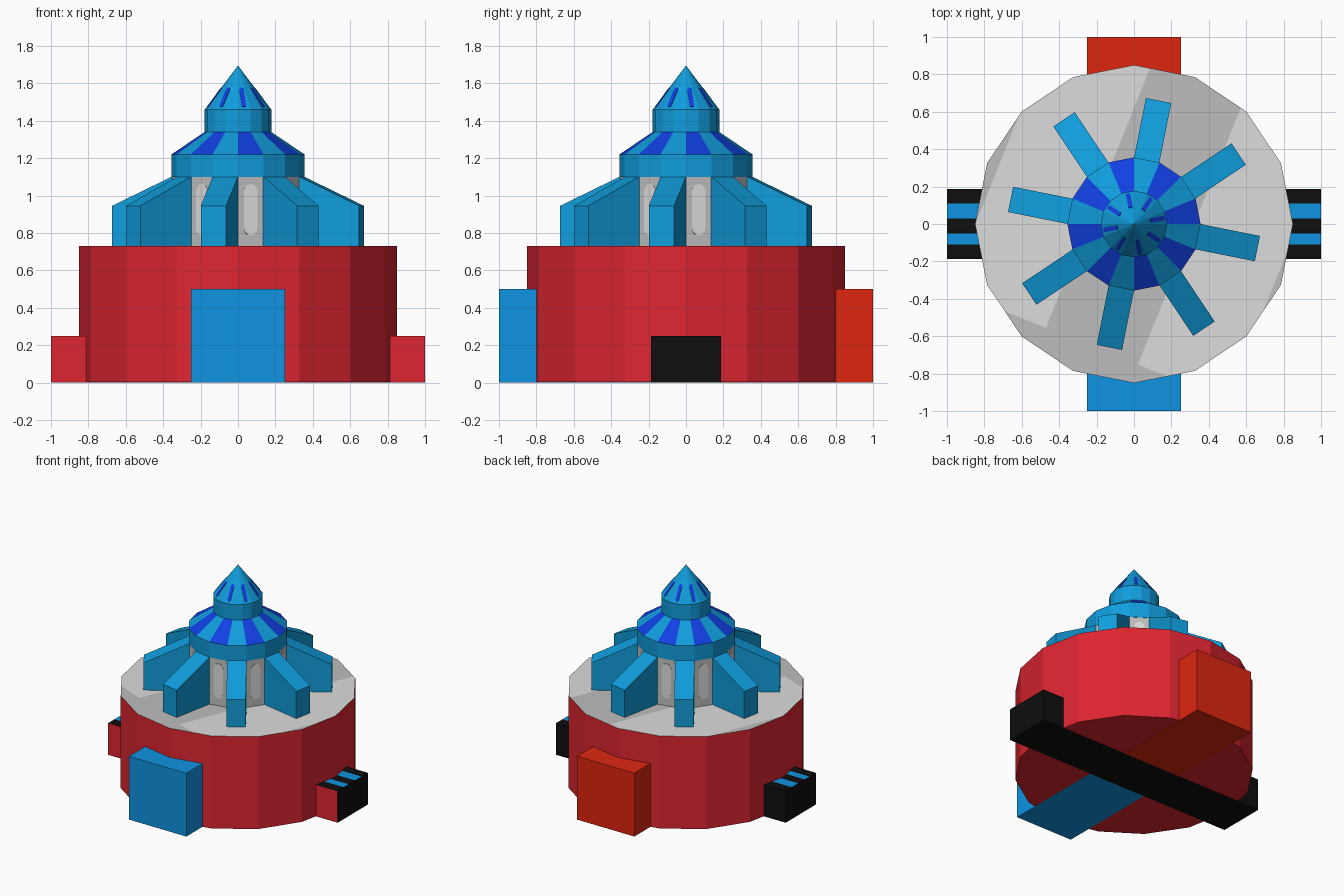
import bpy, bmesh, math
from mathutils import Vector, Matrix

if "Cube" in bpy.data.objects:
    bpy.data.objects.remove(bpy.data.objects["Cube"])

SIDES = 16
STEP = math.tau / SIDES
FLAT = math.cos(STEP / 2)          # corner radius -> face radius
PHASE = math.radians(11.25)        # ribs sit on faces at PHASE-based angles


def material(name, r, g, b):
    def lin(c):
        c /= 255
        return c / 12.92 if c <= 0.04045 else ((c + 0.055) / 1.055) ** 2.4
    m = bpy.data.materials.new(name)
    m.diffuse_color = (lin(r), lin(g), lin(b), 1)
    m.use_nodes = True
    m.node_tree.nodes["Principled BSDF"].inputs["Base Color"].default_value = m.diffuse_color
    return m


RED = material("red", 222, 37, 49)
ORANGE = material("orange red", 222, 38, 16)
BLUE = material("sky blue", 16, 157, 220)
DOOR = material("door blue", 15, 148, 226)
NAVY = material("deep blue", 16, 64, 226)
LIGHT = material("light grey", 220, 220, 220)
GREY = material("mid grey", 190, 190, 190)
BLACK = material("black", 14, 14, 14)


def finish(name, bm, mats, rule=None):
    bmesh.ops.recalc_face_normals(bm, faces=bm.faces)
    bm.normal_update()
    if rule:
        for f in bm.faces:
            f.material_index = rule(f.calc_center_median(), f.normal)
    me = bpy.data.meshes.new(name)
    bm.to_mesh(me)
    bm.free()
    for m in mats:
        me.materials.append(m)
    ob = bpy.data.objects.new(name, me)
    bpy.context.collection.objects.link(ob)
    return ob


def turned(profile):
    """Closed 16-sided solid from (radius, z) pairs; radius 0 makes a tip."""
    bm = bmesh.new()
    rings = []
    for r, z in profile:
        n = SIDES if r > 0 else 1
        rings.append([bm.verts.new((r * math.cos(i * STEP), r * math.sin(i * STEP), z))
                      for i in range(n)])
    for a, b in zip(rings, rings[1:]):
        for i in range(SIDES):
            j = (i + 1) % SIDES
            bm.faces.new([a[i], a[j], b[j], b[i]] if len(b) > 1 else [a[i], a[j], b[0]])
    for ring in (rings[0], rings[-1]):
        if len(ring) > 1:
            bm.faces.new(ring)
    return bm


def box(lo, hi):
    bm = bmesh.new()
    bmesh.ops.create_cube(bm, size=1)
    lo, hi = Vector(lo), Vector(hi)
    for v in bm.verts:
        v.co = (lo + hi) / 2 + Vector(a * b for a, b in zip(v.co, hi - lo))
    return bm


def prism(bm, outline, depth_vec):
    """Extrude a flat outline along a vector."""
    f = bm.faces.new([bm.verts.new(p) for p in outline])
    g = bmesh.ops.extrude_face_region(bm, geom=[f])
    vs = [e for e in g["geom"] if isinstance(e, bmesh.types.BMVert)]
    bmesh.ops.translate(bm, verts=vs, vec=depth_vec)


def pills(name, radius, z, lean, w, h, mat):
    """Thin rounded plates on the eight faces between the ribs."""
    bm = bmesh.new()
    for k in range(8):
        a = -PHASE * 7 + k * math.pi / 4
        out = Vector((math.cos(a), math.sin(a), 0))
        side = Vector((-math.sin(a), math.cos(a), 0))
        up = Vector((0, 0, math.cos(lean))) - out * math.sin(lean)
        nrm = side.cross(up)
        c = out * radius + Vector((0, 0, z)) - nrm * 0.003
        pts = []
        for end in (0, 1):
            for i in range(7):
                t = end * math.pi + i * math.pi / 6
                pts.append(c + side * (w / 2 * math.cos(t))
                           + up * (w / 2 * math.sin(t) + (h - w) / 2 * (1 - 2 * end)))
        prism(bm, pts, nrm * 0.006)
    finish(name, bm, [mat])


# Drum base, its roof deck cut into diagonal light and mid grey bands
n, t = Vector((0.928, -0.372, 0)), Vector((0.372, 0.928, 0))
bm = turned([(0.85, 0.002), (0.85, 0.73)])
for axis, d in ((n, -0.787), (n, -0.231), (n, 0.299), (n, 0.815), (t, -0.69)):
    top = [f for f in bm.faces if all(v.co.z > 0.7 for v in f.verts)]
    geom = top + list({e for f in top for e in f.edges}) + list({v for f in top for v in f.verts})
    bmesh.ops.bisect_plane(bm, geom=geom, plane_co=axis * d, plane_no=axis)


def deck_colour(c, nrm):
    if nrm.z < 0.9:
        return 0
    u = c.dot(n)
    dark = -0.231 < u < 0.299 or u < -0.787 or u > 0.815 or c.dot(t) < -0.69
    return 2 if dark else 1


finish("drum_base", bm, [RED, LIGHT, GREY], deck_colour)

# Front and back porches
finish("front_porch", box((-0.25, -1, 0.001), (0.25, 0, 0.5)), [DOOR])
finish("back_porch", box((-0.25, 0, 0.001), (0.25, 1, 0.5)), [ORANGE])

# Low cross passage: black, red front side, blue streaks on top
bm = box((-1, -0.1875, 0), (1, 0.1875, 0.25))
for y in (-0.11, -0.05, 0.03, 0.11):
    top = [f for f in bm.faces if f.calc_center_median().z > 0.24]
    geom = top + list({e for f in top for e in f.edges}) + list({v for f in top for v in f.verts})
    bmesh.ops.bisect_plane(bm, geom=geom, plane_co=(0, y, 0), plane_no=(0, 1, 0))
finish("cross_passage", bm, [BLACK, RED, DOOR],
       lambda c, m: 1 if m.y < -0.9 else
       2 if m.z > 0.9 and (-0.11 < c.y < -0.05 or 0.03 < c.y < 0.11) else 0)

# Tower core and its windows
finish("tower", turned([(0.353, 0.72), (0.353, 1.1)]), [GREY])
pills("tower_windows", 0.353 * FLAT, 0.925, 0, 0.072, 0.275, LIGHT)

# Eight sloping buttress ribs
bm = bmesh.new()
for k in range(8):
    rot = Matrix.Rotation(-PHASE + k * math.pi / 4, 3, "Z")
    w = 0.069
    side = [(0.3, 0.725), (0.673, 0.725), (0.673, 0.945), (0.349, 1.1), (0.3, 1.1)]
    prism(bm, [rot @ Vector((r, -w, z)) for r, z in side], rot @ Vector((0, 2 * w, 0)))
finish("ribs", bm, [BLUE])


# Main roof with alternating blue panels
def roof_colour(c, m):
    sector = int((math.atan2(c.y, c.x) % math.tau) / STEP)
    return 1 if 0.2 < m.z < 0.95 and sector % 2 == 0 else 0


finish("main_roof", turned([(0.356, 1.098), (0.356, 1.22), (0.178, 1.34)]), [BLUE, NAVY], roof_colour)

# Lantern with pointed cap and painted slits
finish("lantern", turned([(0.178, 1.338), (0.178, 1.46), (0, 1.695)]), [BLUE])
zc = 1.525
lean = math.atan2(0.178 * FLAT, 0.235)
pills("cap_slits", 0.178 * FLAT * (1.695 - zc) / 0.235, zc, lean, 0.024, 0.13, NAVY)
